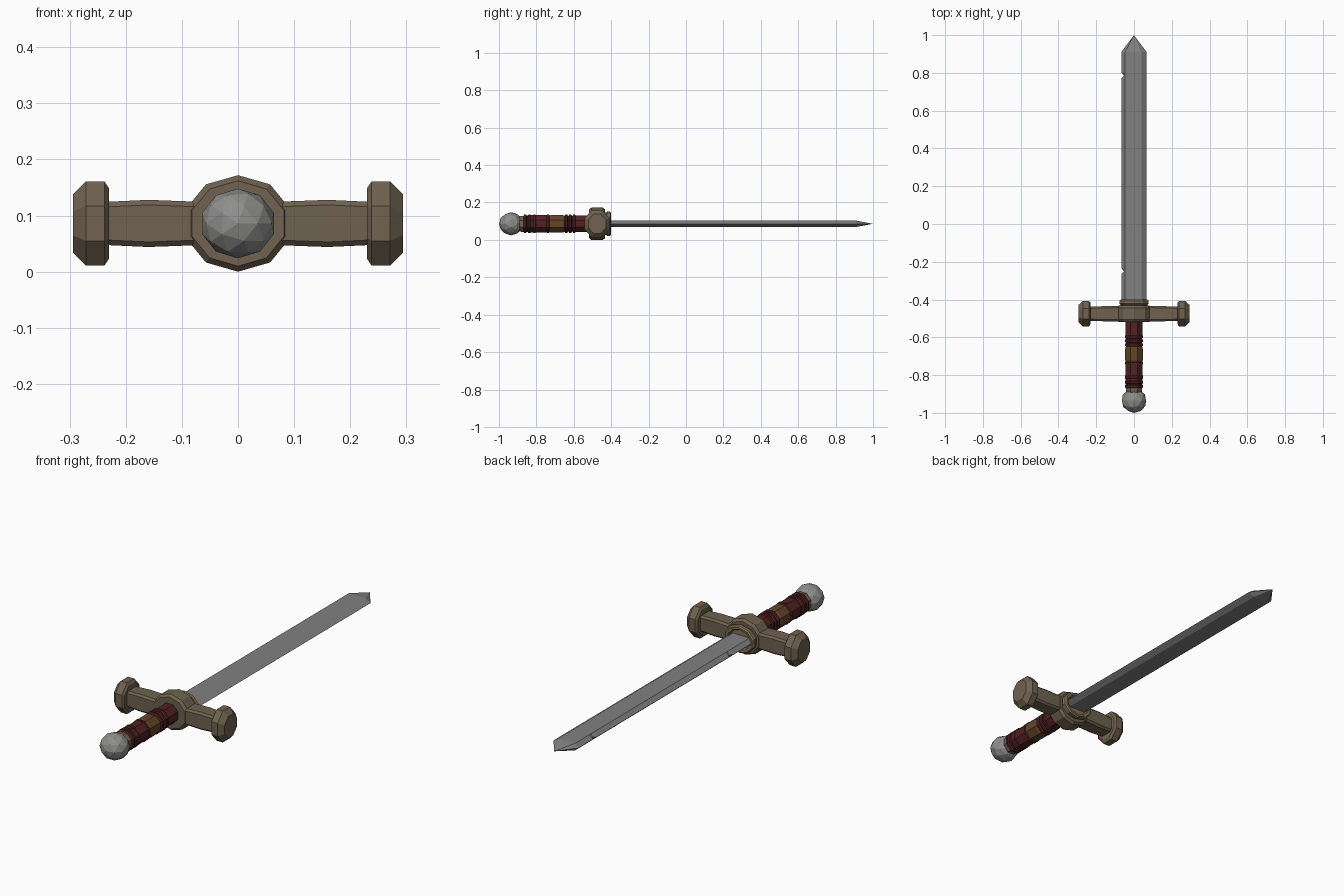
import bpy, bmesh, math
from mathutils import Matrix, Vector

cube = bpy.data.objects.get("Cube")
if cube:
    bpy.data.objects.remove(cube, do_unlink=True)

Z = 0.086          # height of the sword's axis
GUARD_Y = -0.475   # middle of the crossguard


def material(name, colour):
    m = bpy.data.materials.new(name)
    m.use_nodes = True
    m.diffuse_color = (*colour, 1)
    m.node_tree.nodes["Principled BSDF"].inputs["Base Color"].default_value = (*colour, 1)
    return m


steel = material("blade steel", (0.22, 0.22, 0.22))
pale_steel = material("pommel steel", (0.27, 0.27, 0.265))
bronze = material("dull bronze", (0.16, 0.122, 0.08))
light_bronze = material("light bronze", (0.22, 0.165, 0.09))
red = material("dark red leather", (0.085, 0.016, 0.016))
brown = material("brown leather", (0.125, 0.058, 0.02))


def finish(name, bm, mat):
    bmesh.ops.recalc_face_normals(bm, faces=bm.faces)
    mesh = bpy.data.meshes.new(name)
    bm.to_mesh(mesh)
    bm.free()
    mesh.materials.append(mat)
    obj = bpy.data.objects.new(name, mesh)
    bpy.context.collection.objects.link(obj)
    return obj


def loft(name, loops, mat):
    """Skin a row of equal cross-sections and cap both ends."""
    bm = bmesh.new()
    rings = [[bm.verts.new(p) for p in loop] for loop in loops]
    n = len(rings[0])
    for a, b in zip(rings, rings[1:]):
        for i in range(n):
            j = (i + 1) % n
            bm.faces.new((a[i], a[j], b[j], b[i]))
    bm.faces.new(rings[0])
    bm.faces.new(rings[-1])
    bmesh.ops.remove_doubles(bm, verts=bm.verts, dist=1e-5)
    return finish(name, bm, mat)


def turned(name, profile, mat, sides=8, wide=1.0, high=1.0, turn=0.5):
    """Faceted turning along y; the profile holds (y, radius) pairs."""
    loops = []
    for y, r in profile:
        angles = [math.tau * (i + turn) / sides for i in range(sides)]
        loops.append([(r * wide * math.cos(a), y, Z + r * high * math.sin(a)) for a in angles])
    return loft(name, loops, mat)


# Blade: flat hexagonal section with two nicks in its right-hand edge
def section(y, nick=0.0):
    left, half = -0.067 + nick, 0.017
    return [(left, y, Z), (-0.048, y, Z + half), (0.04, y, Z + half),
            (0.067, y, Z), (0.04, y, Z - half), (-0.048, y, Z - half)]


blade = [section(-0.42)]
for y in (-0.25, 0.785):
    blade += [section(y - 0.016), section(y, 0.013), section(y + 0.018)]
blade += [section(0.91), [(0, 1.0, Z)] * 6]


# The tip closes as a fan instead of a ring
def build_blade():
    bm = bmesh.new()
    rings = [[bm.verts.new(p) for p in loop] for loop in blade[:-1]]
    tip = bm.verts.new(blade[-1][0])
    for i in range(6):
        j = (i + 1) % 6
        for a, b in zip(rings, rings[1:]):
            bm.faces.new((a[i], a[j], b[j], b[i]))
        bm.faces.new((rings[-1][i], rings[-1][j], tip))
    bm.faces.new(rings[0])
    return finish("blade", bm, steel)


build_blade()

# Crossguard hub and the collar that seats the blade
turned("guard_hub", [(-0.518, 0.076), (-0.506, 0.086), (-0.444, 0.086), (-0.432, 0.076)],
       bronze, sides=10, wide=1.13, turn=0.5)
turned("blade_collar", [(-0.44, 0.064), (-0.426, 0.064), (-0.422, 0.069), (-0.407, 0.069),
                        (-0.401, 0.063), (-0.402, 0.052), (-0.414, 0.046)],
       light_bronze, sides=10, wide=1.18, high=0.94, turn=0.5)

# Crossguard arms and end caps, one on each side
for side, s in (("left", 1), ("right", -1)):
    arm = []
    for x, hy, hz in ((0.0, 0.041, 0.039), (0.08, 0.041, 0.039),
                      (0.16, 0.04, 0.042), (0.245, 0.037, 0.038)):
        c = 0.009
        corners = [(hy, hz - c), (hy - c, hz), (c - hy, hz), (-hy, hz - c),
                   (-hy, c - hz), (c - hy, -hz), (hy - c, -hz), (hy, c - hz)]
        arm.append([(s * x, GUARD_Y + y, Z + z) for y, z in corners])
    loft(side + "_guard_arm", arm, bronze)

    cap = []
    for x, r in ((0.23, 0.063), (0.238, 0.075), (0.271, 0.075), (0.294, 0.052)):
        k = r / math.cos(math.pi / 8)
        angles = [math.tau * (i + 0.5) / 8 for i in range(8)]
        cap.append([(s * x, GUARD_Y + 0.89 * k * math.cos(a), Z + k * math.sin(a))
                    for a in angles])
    loft(side + "_guard_cap", cap, bronze)

# Grip: red wraps around a brown middle
turned("front_grip_wrap", [(-0.85, 0.047), (-0.84, 0.05), (-0.74, 0.05), (-0.728, 0.047)], red)
turned("middle_grip_wrap", [(-0.732, 0.046), (-0.722, 0.051), (-0.66, 0.051), (-0.648, 0.046)], brown)
turned("back_grip_wrap", [(-0.652, 0.045), (-0.6, 0.046), (-0.59, 0.048), (-0.51, 0.048)], red)

# Raised cords on the grip
for i, y in enumerate((-0.86, -0.838, -0.81, -0.738, -0.64, -0.619, -0.598)):
    turned("grip_cord_%d" % (i + 1),
           [(y - 0.009, 0.046), (y - 0.005, 0.053), (y + 0.005, 0.053), (y + 0.009, 0.046)], red)

# Neck and faceted pommel
turned("pommel_neck", [(-0.9, 0.042), (-0.882, 0.046), (-0.87, 0.046), (-0.862, 0.042)], bronze)
bm = bmesh.new()
bmesh.ops.create_icosphere(bm, subdivisions=2, radius=1)
bmesh.ops.rotate(bm, verts=bm.verts, cent=(0, 0, 0), matrix=Matrix.Rotation(math.pi / 2, 3, 'X'))
bmesh.ops.scale(bm, verts=bm.verts, vec=Vector((0.067, 0.065, 0.062)))
bmesh.ops.translate(bm, verts=bm.verts, vec=Vector((0, -0.935, Z)))
finish("pommel", bm, pale_steel)
